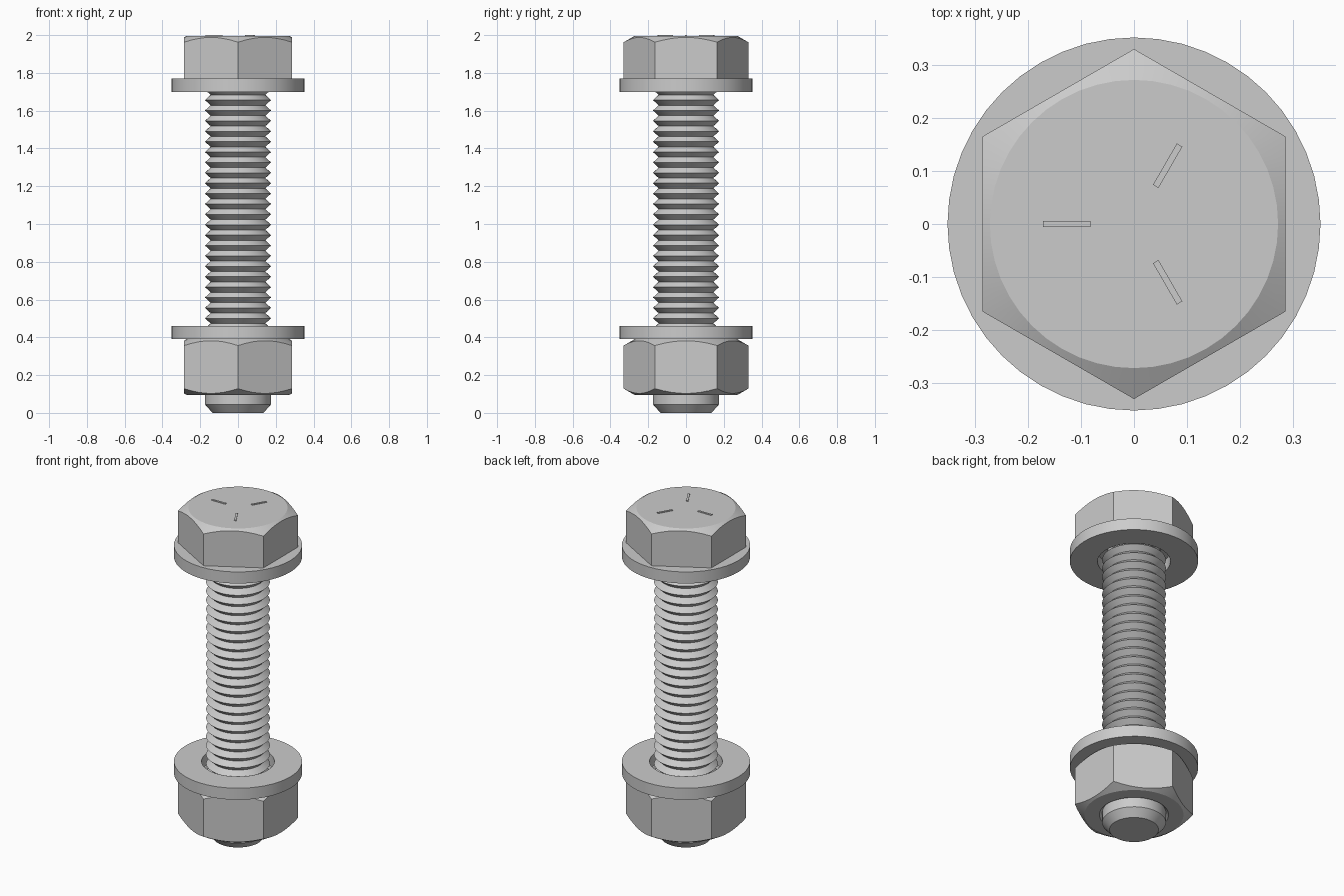
import bpy, bmesh
from math import pi, sin, cos, tan, radians
from mathutils import Matrix

if "Cube" in bpy.data.objects:
    bpy.data.objects.remove(bpy.data.objects["Cube"])

SEG = 48
APOTHEM = 0.286      # half distance across the hex flats
CHAMFER_R = 0.272    # radius of the flat circle on hex ends


def hex_r(a):
    """Radius of a hexagon with corners on the y axis."""
    d = (a + pi / 6) % (pi / 3) - pi / 6
    return APOTHEM / cos(d)


def circle(r, z):
    return lambda a: (r, z)


def hex_ring(z):
    return lambda a: (hex_r(a), z)


def chamfer_ring(z, side):
    """Curved edge where a 30 degree cone cuts the hexagon (side: 1 top, -1 bottom)."""
    return lambda a: (hex_r(a), z - side * (hex_r(a) - CHAMFER_R) * tan(radians(30)))


def finish(bm, name):
    bmesh.ops.recalc_face_normals(bm, faces=bm.faces)
    mesh = bpy.data.meshes.new(name)
    bm.to_mesh(mesh)
    bm.free()
    ob = bpy.data.objects.new(name, mesh)
    bpy.context.collection.objects.link(ob)
    bpy.ops.object.select_all(action='DESELECT')
    bpy.context.view_layer.objects.active = ob
    ob.select_set(True)
    bpy.ops.object.shade_smooth_by_angle(angle=radians(25))
    return ob


def loft(name, rings, hollow=False):
    """Skin successive rings; hollow parts join last ring to first, solids are capped."""
    bm = bmesh.new()
    loops = []
    for ring in rings:
        loop = []
        for i in range(SEG):
            a = 2 * pi * i / SEG
            r, z = ring(a)
            loop.append(bm.verts.new((r * cos(a), r * sin(a), z)))
        loops.append(loop)
    pairs = list(zip(loops, loops[1:]))
    if hollow:
        pairs.append((loops[-1], loops[0]))
    else:
        bm.faces.new(loops[0])
        bm.faces.new(loops[-1])
    for lo, hi in pairs:
        for i in range(SEG):
            j = (i + 1) % SEG
            bm.faces.new((lo[i], lo[j], hi[j], hi[i]))
    return finish(bm, name)


# Bolt head with chamfered top
HEAD_TOP = 1.996
loft("bolt_head", [hex_ring(1.77), chamfer_ring(HEAD_TOP, 1), circle(CHAMFER_R, HEAD_TOP)])

# Three thin radial grade marks on the head
bm = bmesh.new()
for deg in (60, 180, 300):
    m = (Matrix.Rotation(radians(deg), 4, 'Z') @ Matrix.Translation((0.127, 0, HEAD_TOP))
         @ Matrix.Diagonal((0.09, 0.012, 0.008, 1)))
    bmesh.ops.create_cube(bm, size=1, matrix=m)
finish(bm, "head_marks")

# Shank: chamfered plain tip, then ridged thread up to the head
PITCH, CREST, ROOT = 0.055, 0.175, 0.145
rings = [circle(0.135, 0), circle(CREST, 0.045), circle(CREST, 1.656 - 28 * PITCH)]
for k in range(28, -2, -1):
    z = 1.656 - k * PITCH
    if k < 28:
        rings.append(circle(CREST, z))
    rings.append(circle(ROOT, z + PITCH / 2))
rings.append(circle(ROOT, 1.77))
loft("threaded_shank", rings)

# Flat washers under the head and on the nut
for name, z in (("upper_washer", 1.70), ("lower_washer", 0.39)):
    t = 0.07
    loft(name, [circle(0.2, z), circle(0.352, z), circle(0.352, z + t), circle(0.2, z + t)],
         hollow=True)

# Nut, chamfered on both ends with a countersunk bore
lo, hi = 0.095, 0.39
loft("nut", [circle(0.165, lo + 0.025), circle(0.19, lo), circle(CHAMFER_R, lo),
             chamfer_ring(lo, -1), chamfer_ring(hi, 1), circle(CHAMFER_R, hi),
             circle(0.19, hi), circle(0.165, hi - 0.025)], hollow=True)
